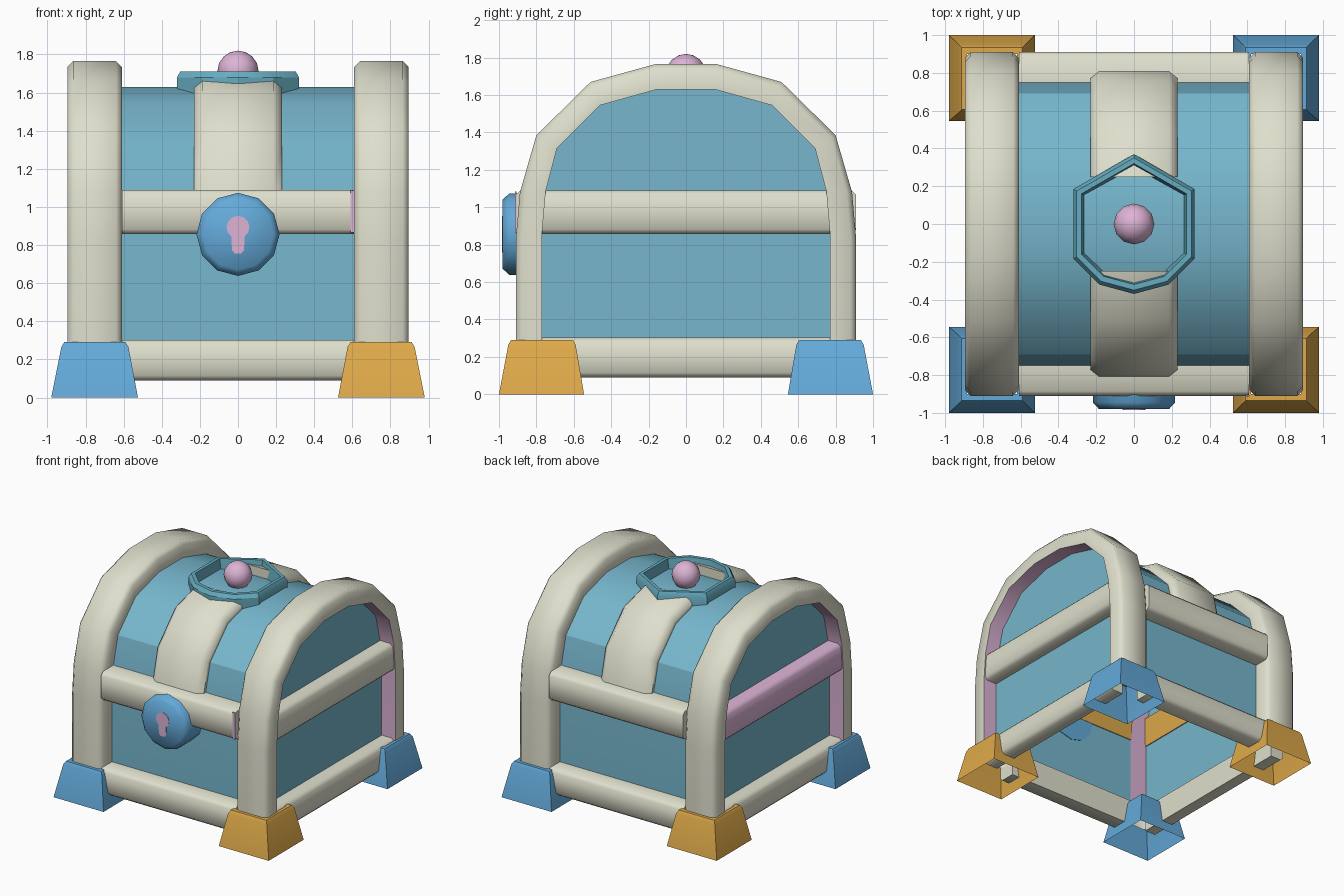
import bpy, bmesh, math
from mathutils import Vector, Matrix

if "Cube" in bpy.data.objects:
    bpy.data.objects.remove(bpy.data.objects["Cube"])


def material(name, hexcode):
    srgb = [int(hexcode[i:i + 2], 16) / 255 for i in (0, 2, 4)]
    m = bpy.data.materials.new(name)
    m.diffuse_color = [c / 12.92 if c < 0.04045 else ((c + 0.055) / 1.055) ** 2.4 for c in srgb] + [1]
    m.use_nodes = True
    m.node_tree.nodes["Principled BSDF"].inputs["Base Color"].default_value = m.diffuse_color
    return m


TEAL = material("teal", "76B6CC")
DEEP = material("deep_teal", "66ACC0")
CREAM = material("cream", "DFDFCD")
BLUE = material("blue", "64AADA")
GOLD = material("gold", "DFAA4A")
PINK = material("pink", "DDB4D6")


def finish(name, bm, mats, angle=50, recalc=True):
    if recalc:
        bmesh.ops.recalc_face_normals(bm, faces=bm.faces)
    me = bpy.data.meshes.new(name)
    bm.to_mesh(me)
    bm.free()
    for m in mats:
        me.materials.append(m)
    ob = bpy.data.objects.new(name, me)
    bpy.context.collection.objects.link(ob)
    bpy.ops.object.select_all(action='DESELECT')
    ob.select_set(True)
    bpy.context.view_layer.objects.active = ob
    bpy.ops.object.shade_smooth_by_angle(angle=math.radians(angle))
    return ob


def loft(name, rings, mats, caps=(False, False), loop=False, closed=True, accent=None, angle=50):
    """Skin a row of rings; ring segment number 'accent' gets the second material."""
    bm = bmesh.new()
    vs = [[bm.verts.new(p) for p in r] for r in rings]
    n = len(rings[0])
    pairs = list(zip(vs, vs[1:])) + ([(vs[-1], vs[0])] if loop else [])
    for a, b in pairs:
        for i in range(n if closed else n - 1):
            j = (i + 1) % n
            f = bm.faces.new((a[i], a[j], b[j], b[i]))
            f.material_index = 1 if i == accent else 0
    if caps[0]:
        bm.faces.new(vs[0])
    if caps[1]:
        bm.faces.new(vs[-1])
    return finish(name, bm, mats, angle)


def full(half):
    return half + [(-y, z) for y, z in reversed(half)]


# Side profiles (y, z): inside of the arches (also the shell) and outside of the arches
inner = [(.77, .09), (.77, .856), (.75, 1.086), (.69, 1.315), (.46, 1.545), (.155, 1.63)]
outer = [(.91, .2), (.91, .83), (.888, 1.08), (.80, 1.385), (.51, 1.67), (.165, 1.765)]
arch_inner = [(.77, .2)] + inner[1:]

# Teal shell: front, lid and back in one sheet, plus two side panels
loft("chest_shell", [[(-.61, y, z), (.61, y, z)] for y, z in full(inner)], [TEAL], closed=False, angle=30)
for side, s in (("left", -1), ("right", 1)):
    bm = bmesh.new()
    f = bm.faces.new([bm.verts.new((s * .77, y, z)) for y, z in full(inner)])
    f.normal_update()
    if f.normal.x * s < 0:
        f.normal_flip()
    finish(side + "_panel", bm, [TEAL], recalc=False)


def band(name, low, high, section, mats, **kw):
    """Sweep a section of (x, blend from low to high) along a profile."""
    rings = []
    for a, b in zip(low, high):
        a, b = Vector(a), Vector(b)
        rings.append([(x, *a.lerp(b, t)) for x, t in section])
    return loft(name, rings, mats, **kw)


# Cream arches with pink inner faces
for side, s in (("left", -1), ("right", 1)):
    sec = [(.61, 0), (.61, .78), (.64, 1), (.865, 1), (.895, .78), (.895, 0)]
    band(side + "_arch", full(arch_inner), full(outer), [(s * x, t) for x, t in sec],
         [CREAM, PINK], accent=5)

# Lid strap in two halves, stopping inside the ring
strap_low = [(.75, 1.08), (.69, 1.315), (.46, 1.545), (.25, 1.6)]
strap_high = [(.81, 1.08), (.75, 1.35), (.50, 1.61), (.25, 1.68)]
strap_sec = [(-.23, 0), (-.23, .4), (-.185, 1), (.185, 1), (.23, .4), (.23, 0)]
for side, s in (("front", -1), ("back", 1)):
    band(side + "_lid_strap", [(s * y, z) for y, z in strap_low], [(s * y, z) for y, z in strap_high],
         strap_sec, [CREAM], caps=(True, True))


# Rails around the chest: middle ones have gold backs, the left one is pink outside
def rail(name, turn, z0, z1, half, depth, mats):
    c = .025
    sec = [(.762, z0), (depth - c, z0), (depth, z0 + c), (depth, z1 - c), (depth - c, z1), (.74 if z1 > 1 else .762, z1)]
    rot = Matrix.Rotation(math.radians(turn), 3, 'Z')
    rings = [[rot @ Vector((x, -d, z)) for d, z in sec] for x in (-half, half)]
    loft(name, rings, mats, caps=(True, True), accent=5)


for side, turn, half, depth in (("front", 0, .61, .91), ("right", 90, .77, .885),
                                ("back", 180, .61, .91), ("left", 270, .77, .885)):
    rail(side + "_middle_rail", turn, .857, 1.09, half, depth, [PINK if side == "left" else CREAM, GOLD])
    rail(side + "_bottom_rail", turn, .09, .303, half, depth, [CREAM, CREAM])

# Small pink end strip on the front rail
loft("front_rail_end", [[(x, y, z) for x, z in ((.59, .865), (.611, .865), (.611, 1.085), (.59, 1.085))]
                        for y in (-.905, -.913)], [PINK], caps=(True, True))

# Hollow feet, gold and blue on alternate corners
for sx, nx in ((-1, "left"), (1, "right")):
    for sy, ny in ((-1, "front"), (1, "back")):
        rings = []
        for x0, x1, y0, y1, z in ((.525, .98, .545, 1.0, 0), (.575, .927, .59, .95, .265),
                                  (.59, .912, .605, .935, .29), (.62, .885, .635, .90, .29)):
            rings.append([(sx * x, sy * y, z) for x, y in ((x0, y0), (x1, y0), (x1, y1), (x0, y1))])
        loft(f"{ny}_{nx}_foot", rings, [GOLD if sx * sy < 0 else BLUE])


def circle(r, n):
    return [(r * math.sin(math.tau * i / n), r * math.cos(math.tau * i / n)) for i in range(n)]


# Round lock with keyhole
loft("lock", [[(x, y, .856 + z) for x, z in circle(r, 12)]
              for r, y in ((.218, -.765), (.218, -.945), (.185, -.98))], [BLUE], caps=(True, True))
arc = [math.radians(-55 + 29 * i) for i in range(11)]
hole = [(.06 * math.cos(a), .893 + .06 * math.sin(a)) for a in arc]
hole += [(-.032, .775), (-.018, .757), (.018, .757), (.032, .775)]
loft("keyhole", [[(x, y, z) for x, z in hole] for y in (-.978, -.984)], [PINK], caps=(True, True), angle=30)

# Lid ring: hexagonal at the back, rounder at the front
corners = [math.radians(a) for a in (30, 90, 150, 210, 240, 270, 300, 330)]
loft("lid_ring", [[(r * math.cos(a), r * math.sin(a), z) for a in corners]
                  for r, z in ((.37, 1.59), (.37, 1.68), (.35, 1.71), (.32, 1.71), (.30, 1.59))],
     [DEEP], loop=True, angle=30)

# Pink knob
bm = bmesh.new()
bmesh.ops.create_uvsphere(bm, u_segments=12, v_segments=8, radius=.108,
                          matrix=Matrix.Translation((0, 0, 1.712)))
finish("knob", bm, [PINK])
